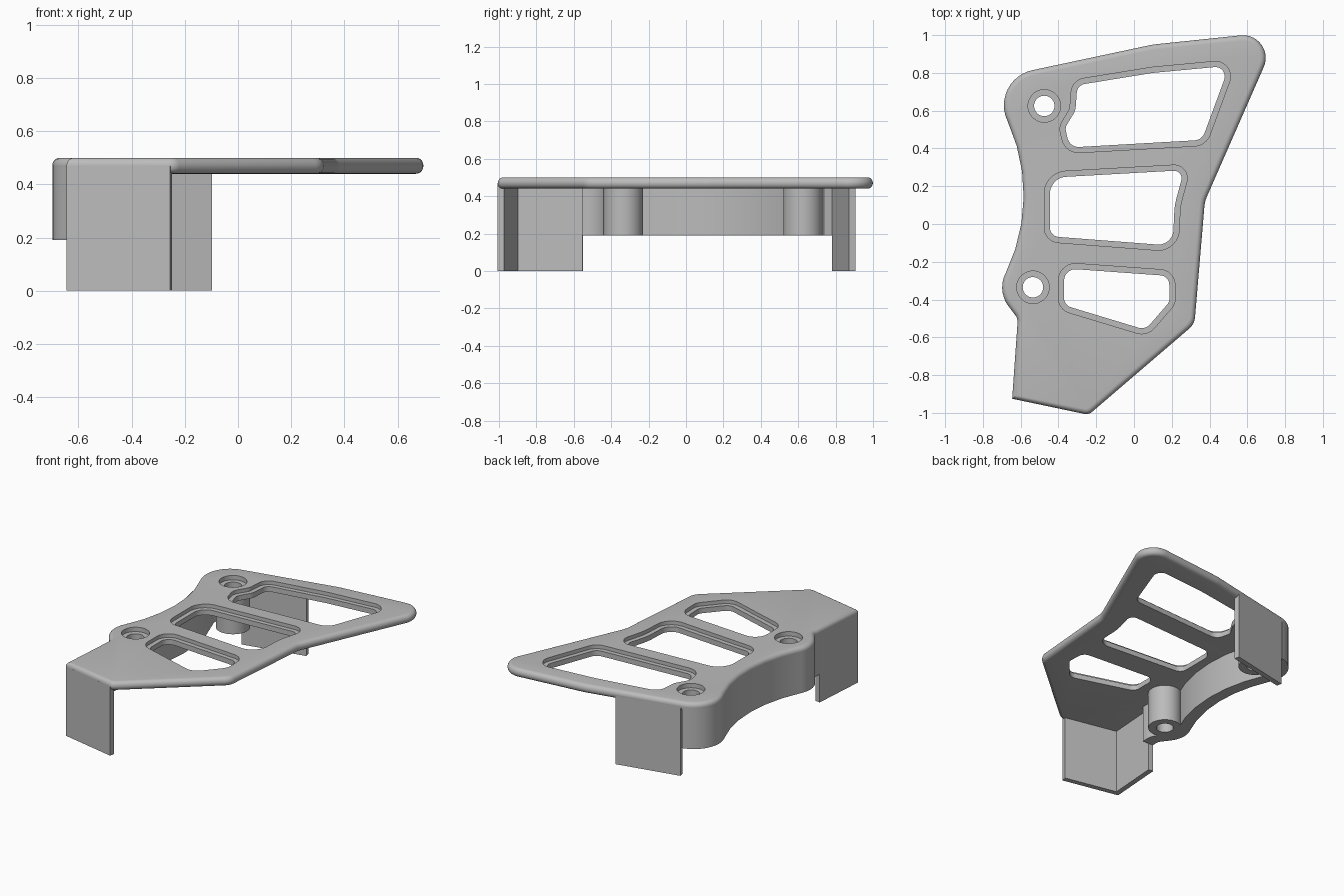
import bpy
import bmesh
from math import pi, sin, cos, tan, ceil
from mathutils import Vector

if "Cube" in bpy.data.objects:
    bpy.data.objects.remove(bpy.data.objects["Cube"])

grey = bpy.data.materials.new("satin_grey")
grey.use_nodes = True
grey.diffuse_color = (0.5, 0.5, 0.5, 1)
grey.node_tree.nodes["Principled BSDF"].inputs["Base Color"].default_value = (0.5, 0.5, 0.5, 1)

TOP, UNDER, MID, LIP = 0.5, 0.44, 0.47, 0.19
WALL = 0.035


def rounded(corners):
    """Closed outline from (x, y, radius) corners, each replaced by a fillet arc."""
    pts = []
    for i, (x, y, r) in enumerate(corners):
        p = Vector((x, y))
        if r == 0:
            pts.append(p)
            continue
        a = (Vector(corners[i - 1][:2]) - p).normalized()
        b = (Vector(corners[(i + 1) % len(corners)][:2]) - p).normalized()
        half = a.angle(b) / 2
        centre = p + (a + b).normalized() * (r / sin(half))
        start = p + a * (r / tan(half)) - centre
        sweep = pi - 2 * half
        turn = 1 if a.cross(b) < 0 else -1
        n = max(2, ceil(sweep / 0.16))
        for k in range(n + 1):
            t = turn * sweep * k / n
            pts.append(centre + Vector((start.x * cos(t) - start.y * sin(t),
                                        start.x * sin(t) + start.y * cos(t))))
    return pts


def circle(x, y, r):
    return [Vector((x + r * cos(2 * pi * k / 48), y + r * sin(2 * pi * k / 48))) for k in range(48)]


def offset(pts, d, closed):
    """Shift a path to the left of its direction by d, with mitred corners."""
    out = []
    n = len(pts)
    for i, p in enumerate(pts):
        before = pts[i - 1] if closed or i else None
        after = pts[(i + 1) % n] if closed or i < n - 1 else None
        dirs = [v.normalized() for v in ([p - before] if before else []) + ([after - p] if after else [])]
        normals = [Vector((-v.y, v.x)) for v in dirs]
        m = sum(normals, Vector((0, 0))).normalized()
        out.append(p + m * d / m.dot(normals[0]))
    return out


def prism(name, pts, z0, z1, bevel=0):
    bm = bmesh.new()
    face = bm.faces.new([bm.verts.new((p.x, p.y, z0)) for p in pts])
    made = bmesh.ops.extrude_face_region(bm, geom=[face])["geom"]
    bmesh.ops.translate(bm, vec=(0, 0, z1 - z0), verts=[g for g in made if isinstance(g, bmesh.types.BMVert)])
    bmesh.ops.recalc_face_normals(bm, faces=bm.faces[:])
    if bevel:
        rims = [e for e in bm.edges if abs(e.verts[0].co.z - e.verts[1].co.z) < 1e-5]
        bmesh.ops.bevel(bm, geom=rims, offset=bevel, segments=5, profile=0.5, affect="EDGES")
    mesh = bpy.data.meshes.new(name)
    bm.to_mesh(mesh)
    bm.free()
    mesh.materials.append(grey)
    obj = bpy.data.objects.new(name, mesh)
    bpy.context.scene.collection.objects.link(obj)
    return obj


def activate(obj):
    bpy.ops.object.select_all(action="DESELECT")
    obj.select_set(True)
    bpy.context.view_layer.objects.active = obj


def cut(obj, pts, z0, z1):
    tool = prism("cutter", pts, z0, z1)
    tool.hide_render = True
    mod = obj.modifiers.new("cut", "BOOLEAN")
    mod.operation, mod.solver, mod.object = "DIFFERENCE", "EXACT", tool
    activate(obj)
    bpy.ops.object.modifier_apply(modifier=mod.name)
    bpy.data.objects.remove(tool)


def smooth(obj):
    activate(obj)
    bpy.ops.object.shade_smooth_by_angle(angle=0.5)


def wall(name, path, thickness, z0):
    smooth(prism(name, path + offset(path, thickness, False)[::-1], z0, MID))


# Cover plate, counter-clockwise from the front corner
outline = rounded([
    (-0.24, -1.01, 0.05), (0.32, -0.53, 0.09), (0.375, 0.12, 0.15), (0.77, 1.02, 0.12),
    (0.1, 0.95, 0.3), (-0.77, 0.765, 0.19), (-0.485, 0.14, 0.94), (-0.726, -0.355, 0.165),
    (-0.615, -0.5, 0.06), (-0.645, -0.925, 0)])
plate = prism("cover_plate", outline, UNDER, TOP, 0.028)

# Three windows with a stepped rim
windows = [
    [(-0.3, 0.735, 0.05), (-0.31, 0.6, 0.08), (-0.365, 0.51, 0.05), (-0.34, 0.405, 0.06),
     (0.36, 0.445, 0.06), (0.505, 0.838, 0.05), (0.1, 0.8, 0.3)],
    [(-0.445, 0.245, 0.09), (-0.445, -0.065, 0.05), (0.205, -0.115, 0.08),
     (0.215, 0.1, 0.3), (0.265, 0.285, 0.04)],
    [(-0.37, -0.235, 0.06), (-0.37, -0.43, 0.05), (0.06, -0.56, 0.06),
     (0.19, -0.41, 0.06), (0.185, -0.275, 0.05)]]
for corners in windows:
    hole = rounded(corners)
    cut(plate, offset(hole, -0.03, True), TOP - 0.025, 0.6)
    cut(plate, hole, 0.3, 0.6)

# Bolt holes with counterbores, and hollow bosses below
for label, x, y in (("back", -0.475, 0.625), ("front", -0.535, -0.335)):
    cut(plate, circle(x, y, 0.086), TOP - 0.03, 0.6)
    cut(plate, circle(x, y, 0.054), 0.3, 0.6)
    boss = prism(label + "_boss", circle(x, y, 0.105), LIP, UNDER + 0.005)
    cut(boss, circle(x, y, 0.054), 0.1, 0.6)
    smooth(boss)
smooth(plate)

# Skirt walls: wavy side wall, back tab, and the L-shaped front corner
left = Vector((-0.6185, -0.55))
side = [p for p in outline if p.x < -0.5 and p.y > -0.54]
wall("side_wall", side + [left], 0.08, LIP)
wall("back_wall", [Vector((-0.105, 0.906)), Vector((-0.53, 0.816))], WALL, 0)
wall("front_corner_wall", [left, Vector((-0.645, -0.925)), Vector((-0.255, -1.007))], WALL, 0)
